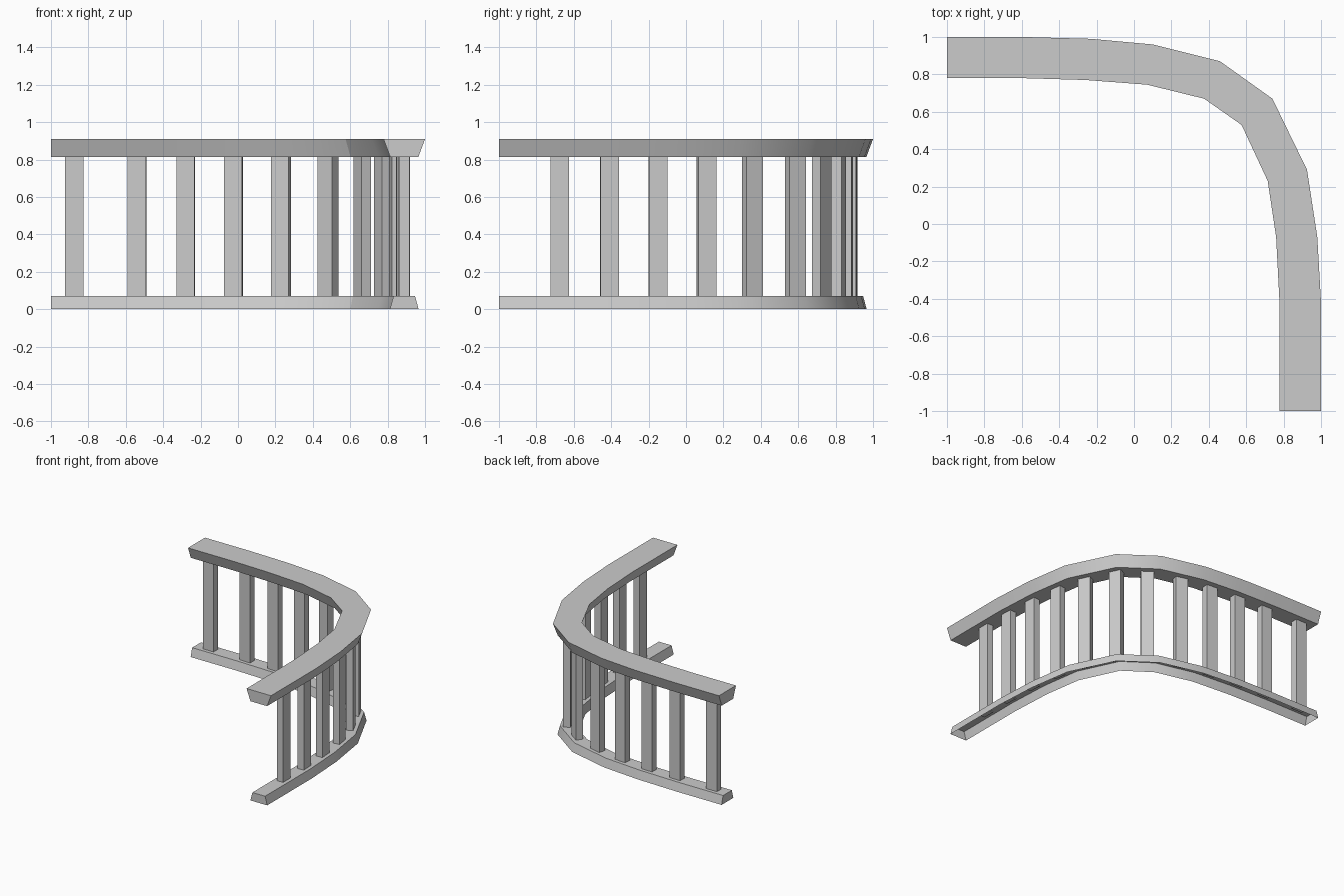
import bpy, bmesh, math
from mathutils import Vector

cube = bpy.data.objects.get("Cube")
if cube:
    bpy.data.objects.remove(cube, do_unlink=True)

grey = bpy.data.materials.new("light_grey")
grey.use_nodes = True
colour = (0.6, 0.6, 0.6, 1)
grey.diffuse_color = colour
grey.node_tree.nodes["Principled BSDF"].inputs["Base Color"].default_value = colour

# Outer and inner edges of the handrail, from the back end round to the front end
OUTER = [(-1, 1), (-.6, 1), (-.23, .99), (.1, .96), (.46, .87),
         (.74, .67), (.925, .29), (.98, -.07), (1, -.42), (1, -1)]
INNER = [(-1, .78), (-.6, .78), (-.26, .77), (.07, .745), (.375, .67),
         (.575, .53), (.715, .23), (.76, -.07), (.778, -.42), (.778, -1)]
EDGES = [(Vector(o), Vector(i)) for o, i in zip(OUTER, INNER)]
CENTRE = [(o + i) / 2 for o, i in EDGES]


def finish(bm, name):
    bmesh.ops.recalc_face_normals(bm, faces=bm.faces)
    mesh = bpy.data.meshes.new(name)
    bm.to_mesh(mesh)
    bm.free()
    mesh.materials.append(grey)
    obj = bpy.data.objects.new(name, mesh)
    bpy.context.collection.objects.link(obj)
    return obj


def rail(name, low, high, closed):
    """Sweep a tapered section along the bend; low and high are (width ratio, z)."""
    bm = bmesh.new()
    rings = []
    for (o, i), c in zip(EDGES, CENTRE):
        half = (o - i) / 2
        corners = [(-low[0], low[1]), (-high[0], high[1]),
                   (high[0], high[1]), (low[0], low[1])]
        rings.append([bm.verts.new((*(c + half * s), z)) for s, z in corners])
    for a, b in zip(rings, rings[1:]):
        for k in range(4 if closed else 3):
            n = (k + 1) % 4
            bm.faces.new((a[k], a[n], b[n], b[k]))
    bm.faces.new(rings[0])
    bm.faces.new(rings[-1])
    obj = finish(bm, name)
    bpy.ops.object.select_all(action="DESELECT")
    bpy.context.view_layer.objects.active = obj
    obj.select_set(True)
    bpy.ops.object.shade_smooth_by_angle(angle=math.radians(28))


# Handrail widens upward; the base rail narrows upward and is open underneath
rail("handrail", (.68, .815), (1, .91), True)
rail("base_rail", (.69, 0), (.52, .07), False)


def point_on_path(axis, value):
    """Point and direction where the centre line crosses a coordinate."""
    for a, b in zip(CENTRE, CENTRE[1:]):
        if min(a[axis], b[axis]) <= value <= max(a[axis], b[axis]):
            if axis == 1 and a.x < .6:
                continue
            return a.lerp(b, (value - a[axis]) / (b[axis] - a[axis])), (b - a).normalized()


# Balusters: flat posts turned to follow the bend
back = [(0, x) for x in (-.875, -.54, -.28, -.025, .23, .48)]
side = [(1, y) for y in (.585, .355, .11, -.15, -.41, -.675)]
for index, (axis, value) in enumerate(back + side):
    p, along = point_on_path(axis, value)
    across = Vector((-along.y, along.x))
    bm = bmesh.new()
    bmesh.ops.create_cube(bm, size=1)
    for v in bm.verts:
        xy = p + along * v.co.x * .098 + across * v.co.y * .056
        v.co = (xy.x, xy.y, .82 if v.co.z > 0 else .062)
    finish(bm, f"baluster_{index + 1}")
